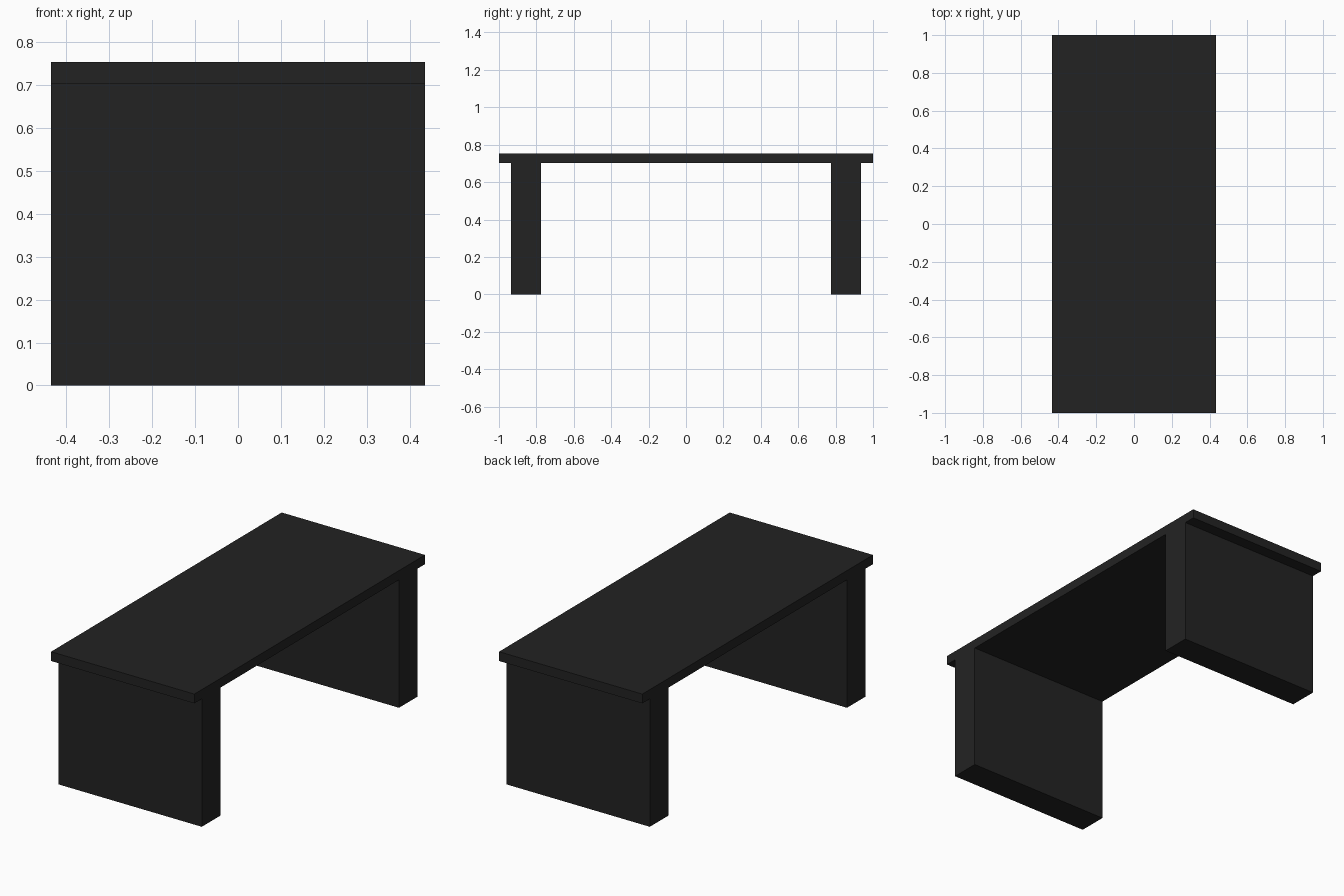
import bpy

if "Cube" in bpy.data.objects:
    bpy.data.objects.remove(bpy.data.objects["Cube"])

WIDTH = 0.87      # x size shared by top and legs
TOP_Z = 0.753
UNDER_Z = 0.702

black = bpy.data.materials.new("matte black")
black.diffuse_color = (0.0165, 0.0165, 0.0165, 1)
black.use_nodes = True
black.node_tree.nodes["Principled BSDF"].inputs["Base Color"].default_value = black.diffuse_color


def box(name, y0, y1, z0, z1):
    bpy.ops.mesh.primitive_cube_add(size=1, location=(0, (y0 + y1) / 2, (z0 + z1) / 2))
    ob = bpy.context.object
    ob.name = name
    ob.scale = (WIDTH, y1 - y0, z1 - z0)
    bpy.ops.object.transform_apply(location=False, rotation=False, scale=True)
    ob.data.materials.append(black)
    return ob


# Table top
box("table_top", -1, 1, UNDER_Z, TOP_Z)

# Full-width slab legs near both ends
box("front_leg", -0.935, -0.775, 0, UNDER_Z)
box("back_leg", 0.775, 0.935, 0, UNDER_Z)
